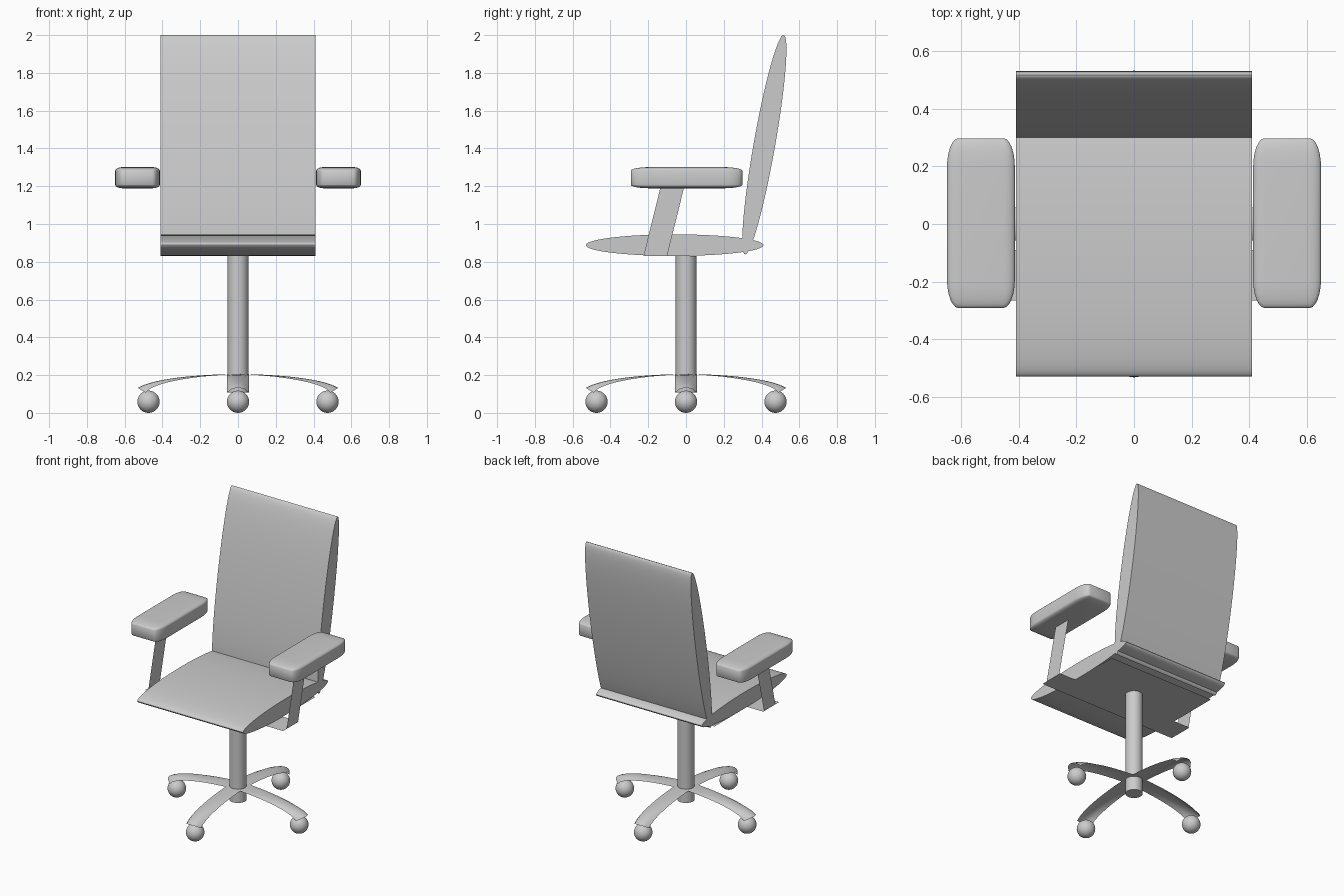
import bpy, bmesh
from math import sin, cos, pi, radians, sqrt
from mathutils import Matrix, Vector

cube = bpy.data.objects.get("Cube")
if cube:
    bpy.data.objects.remove(cube, do_unlink=True)

grey = bpy.data.materials.new("plain_grey")
grey.use_nodes = True
COLOUR = (0.6, 0.6, 0.6, 1)
grey.diffuse_color = COLOUR
grey.node_tree.nodes["Principled BSDF"].inputs["Base Color"].default_value = COLOUR


def finish(bm, name, smooth=True):
    """Turn a bmesh into a named, coloured object."""
    mesh = bpy.data.meshes.new(name)
    bm.to_mesh(mesh)
    bm.free()
    mesh.materials.append(grey)
    obj = bpy.data.objects.new(name, mesh)
    bpy.context.collection.objects.link(obj)
    if smooth:
        bpy.ops.object.select_all(action='DESELECT')
        obj.select_set(True)
        bpy.context.view_layer.objects.active = obj
        bpy.ops.object.shade_smooth_by_angle(angle=radians(40))
    return obj


def cushion(name, y, z, length, thick, tilt):
    """Elliptical cylinder across x; length and thick are half sizes."""
    bm = bmesh.new()
    shape = (Matrix.Translation((0, y, z)) @ Matrix.Rotation(tilt, 4, 'X')
             @ Matrix.Diagonal((1, length, thick, 1)) @ Matrix.Rotation(pi / 2, 4, 'Y'))
    bmesh.ops.create_cone(bm, cap_ends=True, segments=64, radius1=1, radius2=1,
                          depth=0.82, matrix=shape)
    finish(bm, name)


def flat_plate(name, points):
    bm = bmesh.new()
    bm.faces.new([bm.verts.new(p) for p in points])
    finish(bm, name, False)


# Seat and backrest
cushion("seat", -0.06, 0.888, 0.47, 0.057, 0)
cushion("backrest", 0.415, 1.42, 0.59, 0.057, radians(80))

# T-shaped support under the seat
half = [(0.41, 0.27), (0.41, -0.09), (0.535, -0.09), (0.535, -0.265)]
outline = half + [(-x, y) for x, y in reversed(half)]
flat_plate("seat_support", [(x, y, 0.831) for x, y in outline])

# Armrests and their slanted struts
for side, label in ((1, "left"), (-1, "right")):
    bm = bmesh.new()
    bmesh.ops.create_cube(bm, size=1)
    bmesh.ops.bevel(bm, geom=bm.edges[:], offset=0.17, segments=6,
                    profile=0.5, affect='EDGES')
    bmesh.ops.transform(bm, verts=bm.verts, matrix=Matrix.Translation(
        (side * 0.532, 0.003, 1.245)) @ Matrix.Diagonal((0.236, 0.59, 0.112, 1)))
    finish(bm, label + "_armrest")
    flat_plate(label + "_arm_strut", [(side * 0.535, y, z) for y, z in (
        (-0.225, 0.831), (-0.1, 0.831), (-0.01, 1.195), (-0.135, 1.195))])

# Column
bm = bmesh.new()
bmesh.ops.create_cone(bm, cap_ends=True, segments=32, radius1=0.055, radius2=0.055,
                      depth=0.723, matrix=Matrix.Translation((0, 0, 0.4695)))
finish(bm, "column")

# Four arched legs, sagging at the edges towards the tips, each with a ball caster
ALONG, ACROSS = 20, 6
for i, label in enumerate(("left", "back", "right", "front")):
    turn = Matrix.Rotation(i * pi / 2, 4, 'Z')
    bm = bmesh.new()
    rows = []
    for a in range(ALONG + 1):
        t = a / ALONG
        angle = t * radians(75)
        r = 0.53 * sin(angle) / sin(radians(75))
        row = []
        for c in range(ACROSS + 1):
            w = 2 * c / ACROSS - 1
            drop = 1 - sqrt(1 - 0.9 * w * w)
            z = 0.132 + 0.073 * (cos(angle) - cos(radians(75))) / (1 - cos(radians(75)))
            row.append(bm.verts.new((r - 0.06 * t * t * drop, w * 0.057,
                                     z - 0.036 * t * drop)))
        rows.append(row)
    for p, q in zip(rows, rows[1:]):
        for c in range(ACROSS):
            bm.faces.new((p[c], q[c], q[c + 1], p[c + 1]))
    bmesh.ops.transform(bm, verts=bm.verts, matrix=turn)
    finish(bm, label + "_leg")

    bm = bmesh.new()
    bmesh.ops.create_uvsphere(bm, u_segments=32, v_segments=16, radius=0.059)
    bmesh.ops.translate(bm, verts=bm.verts, vec=turn @ Vector((0.474, 0, 0.059)))
    finish(bm, label + "_caster")
